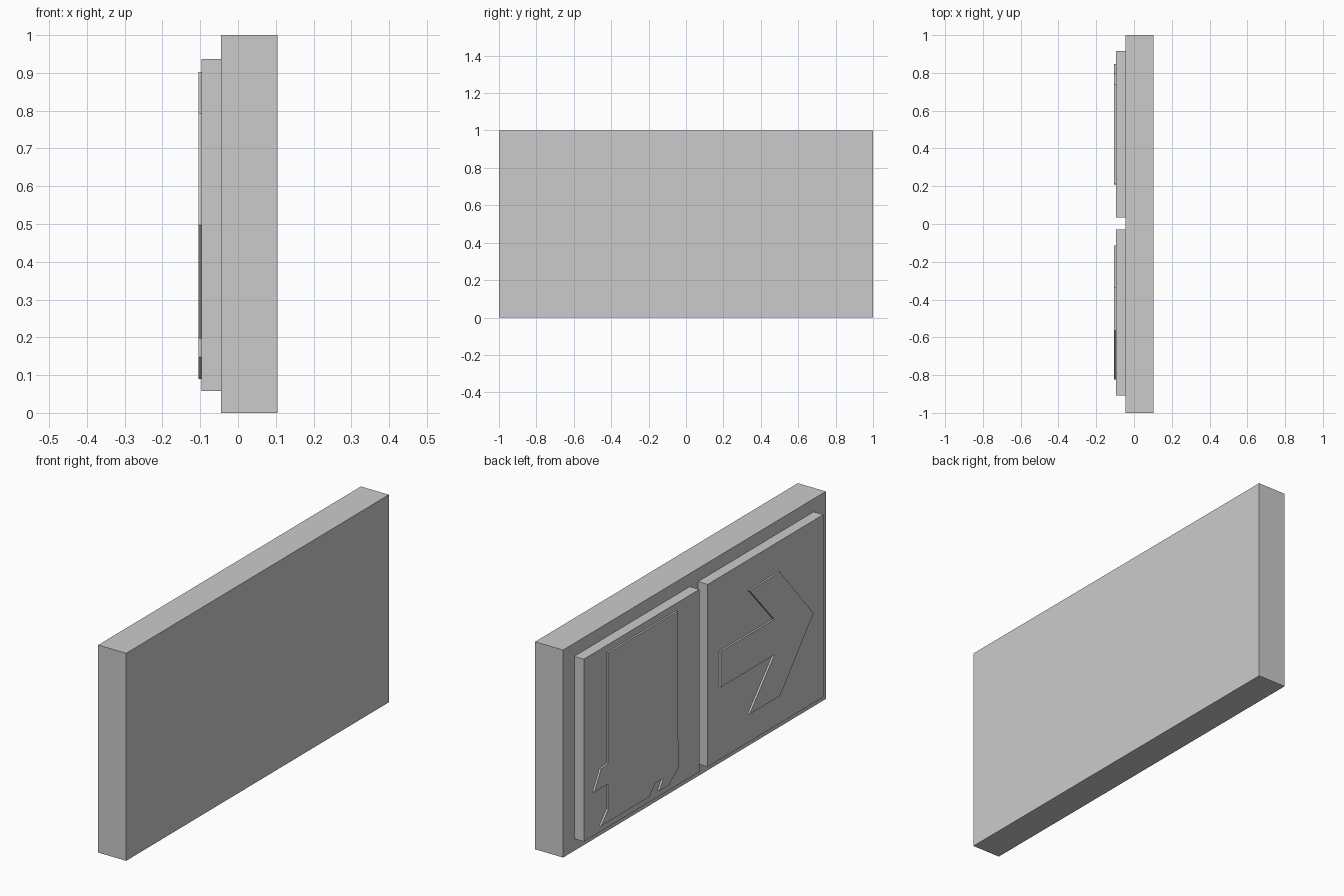
import bpy
import bmesh

if "Cube" in bpy.data.objects:
    bpy.data.objects.remove(bpy.data.objects["Cube"])


def plate(name, outline, x_back, x_front):
    """Extrude a (y, z) outline along x into a closed slab."""
    bm = bmesh.new()
    base = bm.faces.new([bm.verts.new((x_back, y, z)) for y, z in outline])
    ext = bmesh.ops.extrude_face_region(bm, geom=[base], use_keep_orig=True)
    for v in ext["geom"]:
        if isinstance(v, bmesh.types.BMVert):
            v.co.x = x_front
    bmesh.ops.recalc_face_normals(bm, faces=bm.faces)
    mesh = bpy.data.meshes.new(name)
    bm.to_mesh(mesh)
    bm.free()
    obj = bpy.data.objects.new(name, mesh)
    bpy.context.collection.objects.link(obj)
    return obj


def rect(y0, y1, z0, z1):
    return [(y0, z0), (y1, z0), (y1, z1), (y0, z1)]


# Sign housing
plate("sign_housing", rect(-1, 1, 0, 1), 0.104, -0.045)

# Two raised panels
plate("pictogram_panel", rect(0.035, 0.915, 0.058, 0.937), -0.045, -0.096)
plate("arrow_panel", rect(-0.908, -0.028, 0.058, 0.937), -0.045, -0.096)

# Direction arrow
arrow = [(-0.115, 0.411), (-0.115, 0.582), (-0.522, 0.582), (-0.333, 0.793),
         (-0.565, 0.793), (-0.822, 0.497), (-0.565, 0.197), (-0.333, 0.197),
         (-0.522, 0.411)]
plate("direction_arrow", arrow, -0.096, -0.105)

# Doorway pictogram with stepped foot shapes
doorway = [(0.742, 0.903), (0.212, 0.903), (0.212, 0.69), (0.208, 0.148),
           (0.277, 0.09), (0.353, 0.09), (0.323, 0.138), (0.384, 0.138),
           (0.43, 0.09), (0.796, 0.09), (0.742, 0.15), (0.742, 0.272),
           (0.848, 0.272), (0.796, 0.366), (0.742, 0.371)]
plate("doorway_pictogram", doorway, -0.096, -0.105)
